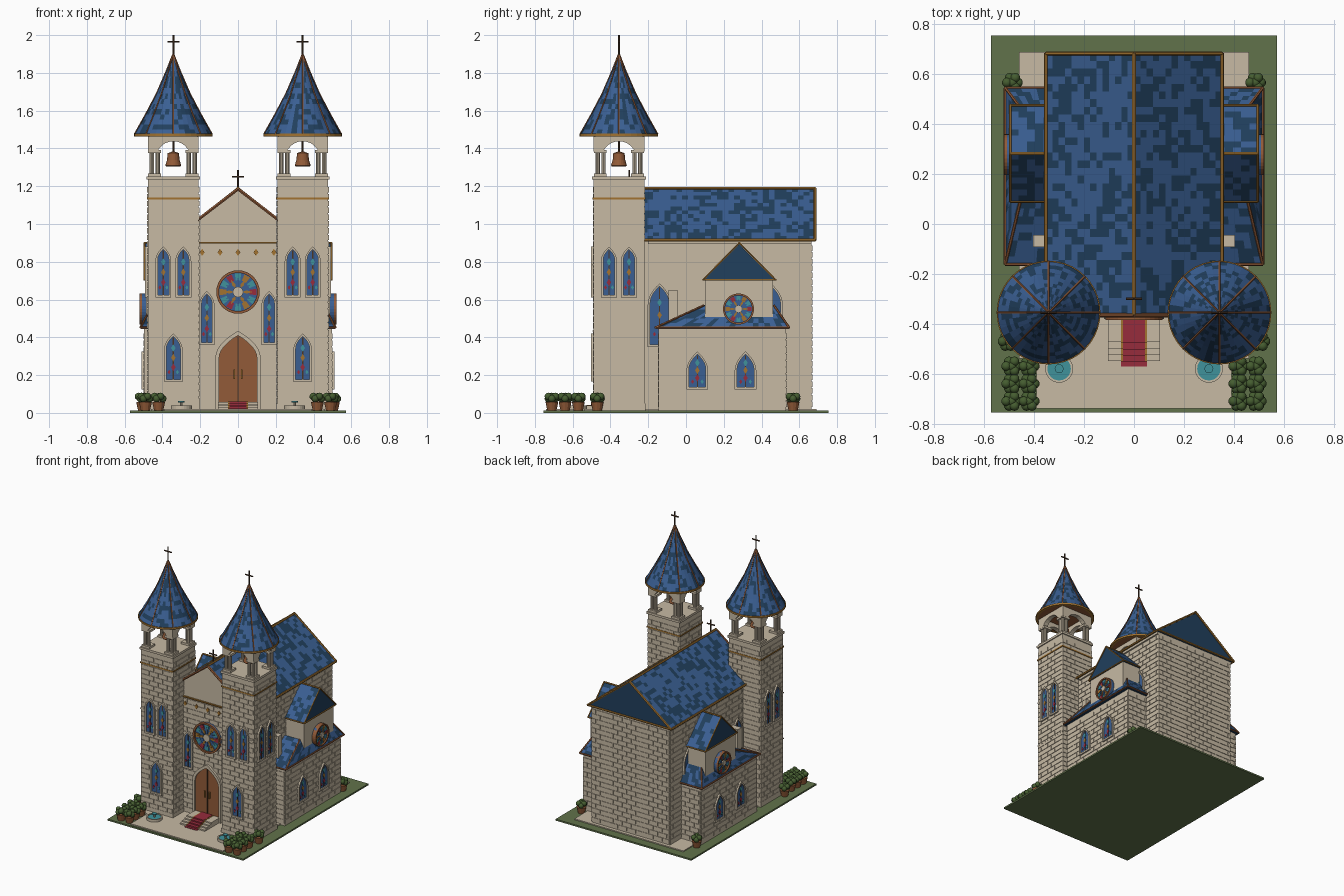
import bpy, bmesh, math, random
from mathutils import Vector, Matrix

random.seed(4)
if "Cube" in bpy.data.objects:
    bpy.data.objects.remove(bpy.data.objects["Cube"])

COLOURS = {
    "stone": (.57, .49, .37), "roof_blue": (.042, .114, .29), "roof_navy": (.015, .05, .11),
    "gold": (.36, .17, .03), "copper_brown": (.29, .105, .04), "grass": (.12, .17, .07),
    "leaf": (.06, .11, .03), "red": (.31, .025, .045), "teal": (.05, .29, .33), "iron": (.07, .035, .018)}
MATS = {}
for key, rgb in COLOURS.items():
    m = MATS[key] = bpy.data.materials.new(key)
    m.use_nodes = True
    m.diffuse_color = (*rgb, 1)
    m.node_tree.nodes["Principled BSDF"].inputs["Base Color"].default_value = (*rgb, 1)

WORLD = Matrix.Identity(4)


class Part:
    """One named object that collects simple solids."""
    def __init__(self, name, surface=False):
        self.name, self.surface, self.bm, self.mats = name, surface, bmesh.new(), []

    def index(self, mat):
        if mat not in self.mats:
            self.mats.append(mat)
        return self.mats.index(mat)

    def face(self, verts, mat, smooth=False):
        f = self.bm.faces.new(verts)
        f.material_index, f.smooth = self.index(mat), smooth

    def prism(self, pts, d0, d1, mat, M=WORLD):
        a, b = [[self.bm.verts.new(M @ Vector((u, v, d))) for u, v in pts] for d in (d0, d1)]
        self.face(a[::-1], mat)
        self.face(b, mat)
        for i in range(len(pts)):
            self.face((a[i - 1], a[i], b[i], b[i - 1]), mat)

    def ring(self, outer, inner, d0, d1, mat, M=WORLD):
        loops = [[self.bm.verts.new(M @ Vector((u, v, d))) for u, v in pts]
                 for pts, d in ((outer, d0), (outer, d1), (inner, d1), (inner, d0))]
        for k in range(4):
            a, b = loops[k - 1], loops[k]
            for i in range(len(a)):
                self.face((a[i - 1], a[i], b[i], b[i - 1]), mat)

    def box(self, x0, x1, y0, y1, z0, z1, mat, M=WORLD):
        self.prism([(x0, y0), (x1, y0), (x1, y1), (x0, y1)], z0, z1, mat, M)

    def rod(self, p, q, r, mat, sides=6):
        p, q = Vector(p), Vector(q)
        M = Matrix.Translation(p) @ (q - p).to_track_quat("Z", "Y").to_matrix().to_4x4()
        self.prism(circle(r, sides), 0, (q - p).length, mat, M)

    def lathe(self, profile, sides, pick, x, y, smooth=True):
        rows = [[self.bm.verts.new((x + px, y + py, z)) for px, py in circle(r, sides)] for r, z in profile]
        for a, b in zip(rows, rows[1:]):
            for i in range(sides):
                self.face((a[i - 1], a[i], b[i], b[i - 1]), pick(), smooth)

    def tiles(self, a, b, c, d, nu, nv):
        a, b, c, d = map(Vector, (a, b, c, d))
        grid = [[self.bm.verts.new(a.lerp(b, i / nu).lerp(d.lerp(c, i / nu), j / nv))
                 for i in range(nu + 1)] for j in range(nv + 1)]
        for j in range(nv):
            for i in range(nu):
                self.face((grid[j][i], grid[j][i + 1], grid[j + 1][i + 1], grid[j + 1][i]), shingle())

    def finish(self):
        bm = self.bm
        if self.surface:
            bm.normal_update()
            bmesh.ops.reverse_faces(bm, faces=[f for f in bm.faces if f.normal.z < 0])
        else:
            bmesh.ops.recalc_face_normals(bm, faces=bm.faces)
        me = bpy.data.meshes.new(self.name)
        bm.to_mesh(me)
        bm.free()
        for k in self.mats:
            me.materials.append(MATS[k])
        bpy.context.collection.objects.link(bpy.data.objects.new(self.name, me))


def circle(r, n, cx=0, cy=0):
    return [(cx + r * math.cos(math.tau * i / n), cy + r * math.sin(math.tau * i / n)) for i in range(n)]


def shingle():
    return "roof_navy" if random.random() < .42 else "roof_blue"


def wall(x, y, n):
    """Frame on a wall: u along it, v up, w outward."""
    n, z = Vector(n), Vector((0, 0, 1))
    return Matrix.Translation((x, y, 0)) @ Matrix((z.cross(n), z, n)).transposed().to_4x4()


def arch(w, z0, z1, u=0, rise=.9, n=6):
    spring = z1 - rise * w
    right = [(w / 2 * (1 - (i / n) ** 2), spring + rise * w * i / n) for i in range(n + 1)]
    pts = [(w / 2, z0)] + right + [(-a, b) for a, b in right[-2::-1]] + [(-w / 2, z0)]
    return [(u + a, b) for a, b in pts]


def diamond(u, v, a, b):
    return [(u - a, v), (u, v - b), (u + a, v), (u, v + b)]


def lancet(M, u, w, z0, z1):
    windows.ring(arch(w, z0, z1, u), arch(w - .026, z0 + .013, z1 - .015, u), 0, .015, "stone", M)
    windows.prism(arch(w - .02, z0 + .01, z1 - .012, u), 0, .007, "roof_blue", M)
    windows.box(u - .003, u + .003, z0 + .012, z1 - .02, .006, .01, "iron", M)
    h = z1 - z0
    for k, mat in ((.3, "red"), (.5, "gold"), (.7, "teal")):
        windows.prism(diamond(u, z0 + h * k, .012, .02), .006, .012, mat, M)
    for s in (-1, 1):
        windows.prism(diamond(u + s * w * .22, z0 + h * .2, .008, .012), .006, .011, ("red", "teal")[s > 0], M)


def rose(M, u, v, r, depth):
    windows.prism(circle(r, 32, u, v), 0, depth, "roof_blue", M)
    windows.ring(circle(r, 32, u, v), circle(r * .88, 32, u, v), 0, depth + .012, "copper_brown", M)
    at = lambda k, a: (u + r * k * math.cos(a), v + r * k * math.sin(a))
    for i in range(12):
        a = math.tau * i / 12
        mat = ("red", "teal", "gold", "teal")[i % 4]
        windows.prism([at(.55, a - .2), at(.86, a - .17), at(.86, a + .17), at(.55, a + .2)],
                      depth, depth + .004, mat, M)
        windows.prism([at(.2, a), at(.4, a - .2), at(.68, a), at(.4, a + .2)], depth, depth + .006,
                      ("gold", "roof_blue")[i % 2], M)
    windows.prism(circle(r * .24, 16, u, v), depth, depth + .01, "stone", M)


def brick_wall(M, half, z0, z1, row=.036, length=.075):
    for j in range(int((z1 - z0) / row)):
        z, u = z0 + j * row, -half
        end = -half + length * (.5 if j % 2 else 1)
        while u < half - .001:
            bricks.box(u, min(end, half) - .004, z, z + row - .007, 0, .004, "stone", M)
            u, end = end, end + length
            if half - u < .012:
                break


def cross(x, y, z0, z1, bar, r):
    crosses.rod((x, y, z0), (x, y, z1), r, "iron")
    crosses.rod((x - bar, y, z1 - .035), (x + bar, y, z1 - .035), r, "iron")


names = ("ground plaza walls bricks windows door towers belfries bells roof_cores roof_trim crosses "
         "stairs pots bushes fountains").split()
ground, plaza, walls, bricks, windows, door, towers, belfries, bells, roof_cores, roof_trim, crosses, \
    stairs, pots, bushes, fountains = parts = [Part(n) for n in names]
shingles, spires = Part("roof_shingles", True), Part("spire_shingles", True)
FRONT, BACK = (0, -1, 0), (0, 1, 0)

# Lawn and paving
ground.box(-.573, .573, -.755, .755, 0, .012, "grass")
plaza.box(-.46, .46, -.54, .69, .012, .02, "stone")
plaza.box(-.39, .39, -.74, -.54, .012, .02, "stone")

# Nave with stone front gable
walls.box(-.33, .33, -.34, .665, .012, .915, "stone")
front = wall(0, -.355, FRONT)
walls.prism([(-.215, .012), (.215, .012), (.215, 1.015), (0, 1.18), (-.215, 1.015)], -.02, .005, "stone", front)
front = wall(0, -.36, FRONT)
brick_wall(front, .21, .03, .9)
brick_wall(wall(0, .665, BACK), .33, .03, .9)
windows.box(-.21, .21, .897, .905, 0, .012, "gold", front)
for i in range(-2, 3):
    windows.prism(diamond(i * .095, .85, .013, .019), 0, .009, "gold", front)
rose(front, 0, .64, .115, .012)

# Nave roof
roof_cores.prism([(-.345, .912), (.345, .912), (0, 1.18)], -.68, .35, "roof_navy", wall(0, 0, FRONT))
for s in (-1, 1):
    shingles.tiles((s * .352, -.358, .916), (s * .352, .684, .916), (0, .684, 1.189), (0, -.358, 1.189), 34, 14)
    roof_trim.rod((s * .352, -.22, .915), (s * .352, .685, .915), .008, "gold")
    roof_trim.rod((s * .352, .683, .915), (0, .683, 1.188), .008, "gold")
    roof_trim.rod((s * .225, -.365, 1.013), (0, -.365, 1.185), .009, "copper_brown")
roof_trim.rod((-.35, .683, .915), (.35, .683, .915), .007, "gold")
roof_trim.rod((0, -.365, 1.188), (0, .685, 1.188), .009, "gold")
cross(0, -.3, 1.18, 1.285, .032, .005)

# Arched double door
door.ring(arch(.24, .02, .435, rise=.6), arch(.2, .02, .41, rise=.6), 0, .02, "stone", front)
door.prism(arch(.215, .02, .42, rise=.6), 0, .009, "copper_brown", front)
door.box(-.003, .003, .05, .405, .008, .013, "iron", front)
for s in (-1, 1):
    door.box(s * .02 - .004, s * .02 + .004, .18, .23, .008, .018, "gold", front)

# Entrance stairs with runner
for i in range(4):
    y, z = -.55 + i * .026, .03 + i * .009
    stairs.box(-.105, .105, y, -.36, .012, z, "stone")
    back = y + .026 if i < 3 else -.37
    for x, mat, lift in ((.052, "gold", .002), (.044, "red", .004)):
        stairs.box(-x, x, y - lift, back, z - .009, z + lift, mat)
stairs.box(-.052, .052, -.572, -.55, .012, .023, "red")

for s in (-1, 1):
    side = (s, 0, 0)
    # Bell tower shaft
    cx, cy, h = s * .3425, -.355, .134
    towers.box(cx - h, cx + h, cy - h, cy + h, .012, 1.24, "stone")
    for z0, z1, grow, mat in ((1.13, 1.14, .006, "gold"), (1.235, 1.252, .008, "stone"),
                              (.43, .437, .005, "stone"), (.78, .787, .005, "stone"), (.012, .05, .006, "stone")):
        g = h + grow
        towers.box(cx - g, cx + g, cy - g, cy + g, z0, z1, mat)
    for n in ((1, 0, 0), (-1, 0, 0), FRONT, BACK):
        M = wall(cx + n[0] * h, cy + n[1] * h, n)
        brick_wall(M, h, .05, 1.22)
        # Belfry arch on each side
        curve = [(.086 * math.cos(math.pi * i / 12), 1.36 + .078 * math.sin(math.pi * i / 12)) for i in range(13)]
        belfries.prism([(.132, 1.385), (.132, 1.472), (-.132, 1.472), (-.132, 1.385), (-.086, 1.385)]
                       + [p for p in curve[::-1] if p[1] > 1.386] + [(.086, 1.385)], -.035, 0, "stone", M)
    tower_front, tower_side = wall(cx, cy - h, FRONT), wall(cx + s * h, cy, side)
    lancet(tower_front, 0, .1, .165, .42)
    for u in (-.053, .053):
        lancet(tower_front, u, .084, .61, .88)
        lancet(tower_side, u, .084, .61, .88)
    for a in (-1, 1):
        for b in (-1, 1):
            for dx, dy in ((.113, .113), (.082, .113), (.113, .082)):
                x, y = cx + a * dx, cy + b * dy
                belfries.rod((x, y, 1.25), (x, y, 1.39), .012, "stone", 10)
            for z0, z1 in ((1.252, 1.268), (1.375, 1.392)):
                x, y = cx + a * .099, cy + b * .099
                belfries.box(x - .034, x + .034, y - .034, y + .034, z0, z1, "stone")
    # Bell
    bells.rod((cx, cy, 1.37), (cx, cy, 1.475), .005, "iron")
    bells.lathe([(.001, 1.305), (.038, 1.305), (.042, 1.31), (.033, 1.34), (.03, 1.375), (.001, 1.385)],
                20, lambda: "copper_brown", cx, cy, False)
    # Flared spire with ribs
    keys = [(.205, 1.475), (.146, 1.58), (.088, 1.69), (.036, 1.81), (.003, 1.895)]
    profile = [tuple(Vector(p).lerp(Vector(q), t / 4)) for p, q in zip(keys, keys[1:]) for t in range(4)] + keys[-1:]
    spires.lathe(profile, 40, shingle, cx, cy, False)
    roof_trim.prism(circle(.204, 40, cx, cy), 1.466, 1.474, "copper_brown")
    roof_trim.ring(circle(.208, 40, cx, cy), circle(.19, 40, cx, cy), 1.464, 1.478, "gold")
    for c, d in circle(1, 8):
        for (r0, z0), (r1, z1) in zip(keys, keys[1:]):
            roof_trim.rod((cx + c * r0, cy + d * r0, z0), (cx + c * r1, cy + d * r1, z1), .0045, "copper_brown", 5)
    cross(cx, cy, 1.88, 2.0, .032, .005)

    # Facade and nave lancets, buttress
    lancet(front, s * .165, .08, .36, .645)
    nave_side = wall(s * .33, 0, side)
    for y in (-.14, .45):
        lancet(nave_side, s * y, .125, .35, .685)
    brick_wall(wall(s * .33, .225, side), .44, .03, .9)
    walls.box(s * .33, s * .405, -.092, -.045, .012, .65, "stone")
    walls.box(s * .33, s * .342, -.2, .665, .895, .915, "stone")

    # Side chapel with hipped skirt roof
    walls.box(s * .3, s * .497, -.145, .53, .012, .455, "stone")
    chapel = wall(s * .497, .1925, side)
    brick_wall(chapel, .337, .03, .44)
    for y, n in ((-.145, FRONT), (.53, BACK)):
        brick_wall(wall(s * .415, y, n), .082, .03, .44)
    for y in (.06, .315):
        lancet(chapel, s * (y - .1925), .115, .125, .325)
    A, B, C, D = [(s * x, y, z) for x, y, z in
                  ((.516, -.162, .452), (.516, .546, .452), (.455, .465, .57), (.455, .095, .57))]
    wallward = lambda p: (s * .33, p[1], p[2])
    roof_cores.box(s * .33, s * .514, -.16, .544, .443, .451, "roof_navy")
    shingles.tiles(A, B, C, D, 22, 5)
    shingles.tiles(wallward(A), A, D, wallward(D), 6, 8)
    shingles.tiles(wallward(B), B, C, wallward(C), 6, 5)
    for p, q in ((A, B), (A, D), (B, C), (wallward(A), A), (wallward(B), B)):
        roof_trim.rod(p, q, .006, "copper_brown")

    # Upper chapel gable with rose window
    walls.box(s * .3, s * .487, .1, .46, .4, .705, "stone")
    rose(wall(s * .487, 0, side), s * .278, .55, .082, .022)
    gable = wall(s * .494, .282, side)
    roof_cores.prism([(-.188, .702), (.188, .702), (0, .893)], -.165, 0, "roof_navy", gable)
    for y in (.09, .475):
        eave, top = (s * .496, y, .704), (s * .496, .282, .9)
        shingles.tiles((s * .33, y, .704), eave, top, (s * .33, .282, .9), 5, 8)
        roof_trim.rod(eave, top, .005, "gold")
        roof_trim.rod((s * .34, y, .704), eave, .005, "gold")
    roof_trim.rod((s * .34, .282, .9), (s * .497, .282, .9), .006, "gold")
    roof_trim.rod((s * .496, .09, .704), (s * .496, .475, .704), .005, "gold")

    # Potted shrubs
    for x, y in [(x, y) for x in (.49, .42) for y in (-.71, -.64, -.57)] + [(.505, -.47), (.487, .567)]:
        pots.lathe([(.001, .012), (.024, .012), (.034, .058), (.001, .06)], 12,
                   lambda: "copper_brown", s * x, y, False)
        for i in range(7):
            a, r = i * math.tau / 6, .022 if i < 6 else 0
            spot = Matrix.Translation((s * x + r * math.cos(a), y + r * math.sin(a), .075 + .012 * (i % 2) + .01 * (i == 6)))
            new = bmesh.ops.create_icosphere(bushes.bm, subdivisions=2, radius=.02, matrix=spot)
            for f in {f for v in new["verts"] for f in v.link_faces}:
                f.material_index, f.smooth = bushes.index("leaf"), True

    # Round fountain
    fx, fy = s * .3, -.58
    fountains.ring(circle(.056, 24, fx, fy), circle(.047, 24, fx, fy), .018, .04, "stone")
    fountains.prism(circle(.05, 24, fx, fy), .018, .034, "teal")
    fountains.rod((fx, fy, .03), (fx, fy, .06), .007, "stone", 8)
    fountains.prism(circle(.018, 12, fx, fy), .055, .062, "teal")

for part in parts + [shingles, spires]:
    part.finish()
